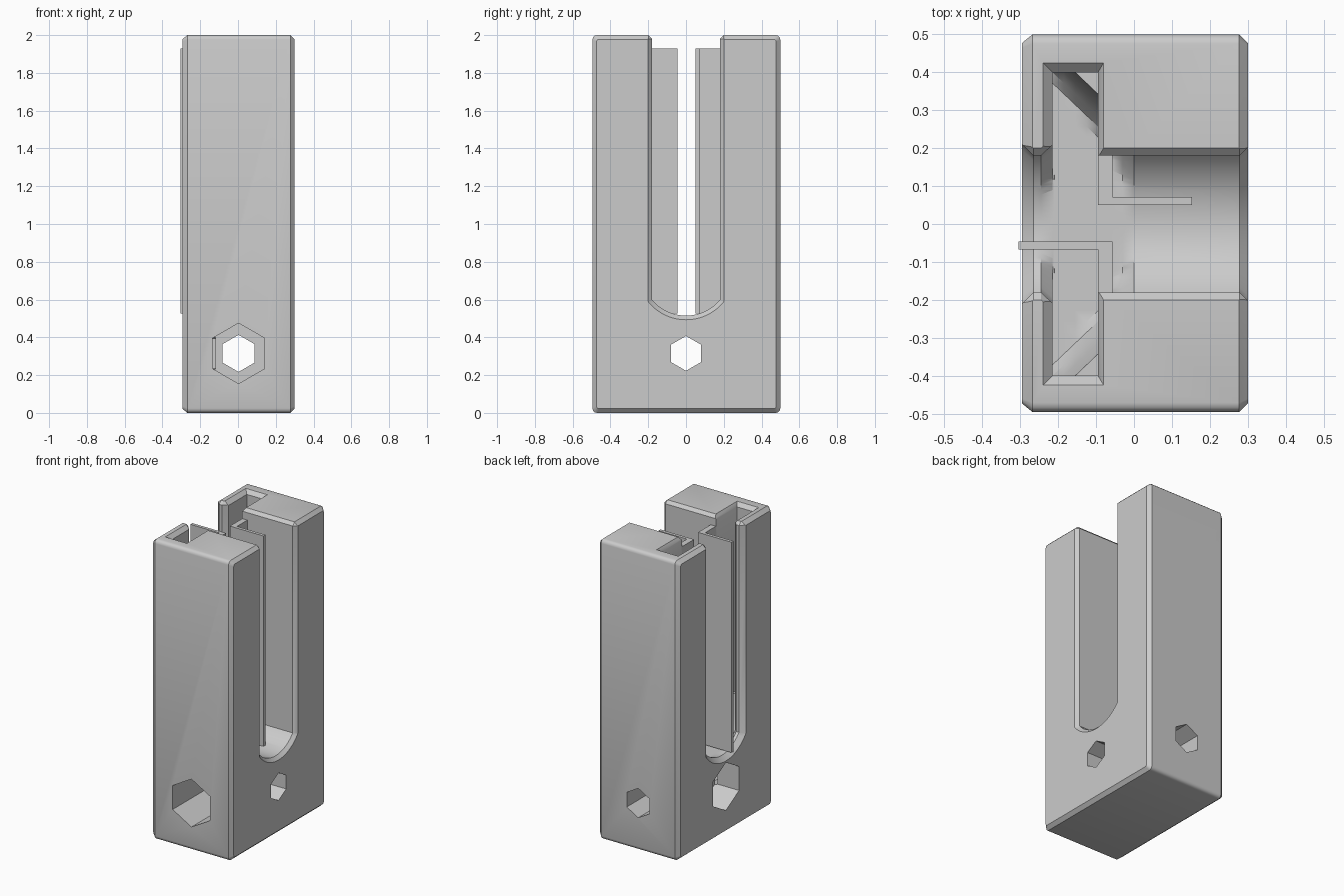
import bpy, bmesh, math

if "Cube" in bpy.data.objects:
    bpy.data.objects.remove(bpy.data.objects["Cube"], do_unlink=True)

grey = bpy.data.materials.new("plain_grey")
grey.use_nodes = True
COLOUR = (0.6, 0.6, 0.6, 1)
grey.diffuse_color = COLOUR
grey.node_tree.nodes["Principled BSDF"].inputs["Base Color"].default_value = COLOUR

AXIS, RADIUS, FLOOR, HALF = 0.75, 0.235, 0.515, 0.18
ROUND = 0.02


def loft(name, sections):
    """Closed solid through equal-length rings of points."""
    bm = bmesh.new()
    rings = [[bm.verts.new(p) for p in s] for s in sections]
    n = len(rings[0])
    for a, b in zip(rings, rings[1:]):
        for i in range(n):
            j = (i + 1) % n
            bm.faces.new((a[i], a[j], b[j], b[i]))
    bm.faces.new(rings[0][::-1])
    bm.faces.new(rings[-1])
    bm.normal_update()
    bmesh.ops.triangulate(bm, faces=bm.faces[:])
    if bm.calc_volume(signed=True) < 0:
        bmesh.ops.reverse_faces(bm, faces=bm.faces[:])
    bm.normal_update()
    mesh = bpy.data.meshes.new(name)
    bm.to_mesh(mesh)
    bm.free()
    mesh.materials.append(grey)
    obj = bpy.data.objects.new(name, mesh)
    bpy.context.collection.objects.link(obj)
    return obj


def block_ring(x, inset):
    """Rounded rectangle across the block."""
    r = 0.024 - inset / 2
    ring = []
    for corner, (sy, sz) in enumerate([(1, 1), (-1, 1), (-1, -1), (1, -1)]):
        for k in range(4):
            a = math.radians(90 * corner + 30 * k)
            ring.append((x, 0.002 + sy * (0.4975 - inset - r) + r * math.cos(a),
                         1 + sz * (1 - inset - r) + r * math.sin(a)))
    return ring


def u_ring(x, half, radius, floor):
    """U-shaped outline with a round bottom and a flared mouth."""
    steps = 28
    ring = []
    for i in range(steps + 1):
        y = half * (2 * i / steps - 1)
        ring.append((x, y, max(floor, AXIS - math.sqrt(max(radius**2 - y**2, 0)))))
    mouth = [(half, 2 - ROUND), (half + ROUND, 2), (half + ROUND, 2.1)]
    ring += [(x, y, z) for y, z in mouth]
    ring += [(x, -y, z) for y, z in reversed(mouth)]
    return ring


def rect_ring(z, grow):
    x0, x1, y = -0.215 - grow, -0.095 + grow * 0.6, 0.4 + grow
    return [(x0, -y, z), (x1, -y, z), (x1, y, z), (x0, y, z)]


def hex_hole(name, axis, start, end, radius):
    rings = []
    for t in (start, end):
        pts = []
        for k in range(6):
            a = math.radians(60 * k)
            s, z = radius * math.sin(a), 0.315 + radius * math.cos(a)
            pts.append((t, s, z) if axis == "x" else (s + 0.003, t, z))
        rings.append(pts)
    return loft(name, rings)


def cone_radius(x):
    return RADIUS - 1.04 * x


def cut(target, cutter):
    mod = target.modifiers.new("cut", "BOOLEAN")
    mod.operation, mod.solver, mod.object = "DIFFERENCE", "EXACT", cutter
    bpy.context.view_layer.update()
    result = bpy.data.meshes.new_from_object(
        target.evaluated_get(bpy.context.evaluated_depsgraph_get()))
    target.modifiers.clear()
    target.data = result
    bpy.data.objects.remove(cutter, do_unlink=True)


# Block: long edges rounded, end faces chamfered
block = loft("holder_block", [block_ring(-0.295, 0.022), block_ring(-0.268, 0),
                              block_ring(0.277, 0), block_ring(0.3, 0.022)])

# Slot through the block, flared at both walls and coned behind the lip
flare = 0.03
slot = [u_ring(-0.325, HALF + 2 * flare, RADIUS + 2 * flare, 0),
        u_ring(-0.265, HALF, RADIUS, 0),
        u_ring(-0.245, HALF, RADIUS, FLOOR),
        u_ring(-0.214, HALF + flare, RADIUS + flare, FLOOR)]
slot += [u_ring(x / 100, HALF, cone_radius(x / 100), FLOOR) for x in range(-21, 1, 3)]
slot += [u_ring(0.278, HALF, RADIUS, 0), u_ring(0.318, HALF + 0.04, RADIUS + 0.04, 0)]
cut(block, loft("slot_cutter", slot))

# Wide pocket behind the lip, with a coned lower end
xs = [-0.215 + 0.12 * i / 4 for i in range(5)]
cut(block, loft("pocket_cutter", [u_ring(x, 0.4, cone_radius(x), FLOOR + 0.0005) for x in xs]))
cut(block, loft("pocket_mouth_cutter", [rect_ring(1.975, -0.0005), rect_ring(2.025, 0.05)]))

# Crossing bolt holes with nut recesses
cut(block, hex_hole("bolt_cutter", "y", -0.6, 0.6, 0.098))
cut(block, hex_hole("bolt_cutter", "x", -0.4, 0.4, 0.092))
cut(block, hex_hole("nut_cutter", "y", -0.6, -0.133, 0.16))
cut(block, hex_hole("nut_cutter", "x", -0.4, -0.12, 0.16))

bpy.ops.object.select_all(action="DESELECT")
block.select_set(True)
bpy.context.view_layer.objects.active = block
bpy.ops.object.shade_smooth_by_angle(angle=math.radians(32))


# Thin angled strips fixed to the slot walls
def strip(name, outline):
    return loft(name, [[(x, y, z) for x, y in outline] for z in (0.525, 1.93)])


strip("left_strip", [(-0.095, 0.05), (0.153, 0.05), (0.153, 0.071), (-0.057, 0.071),
                     (-0.057, 0.185), (-0.095, 0.185)])
strip("right_strip", [(-0.057, -0.046), (-0.305, -0.046), (-0.305, -0.067), (-0.095, -0.067),
                      (-0.095, -0.185), (-0.057, -0.185)])
